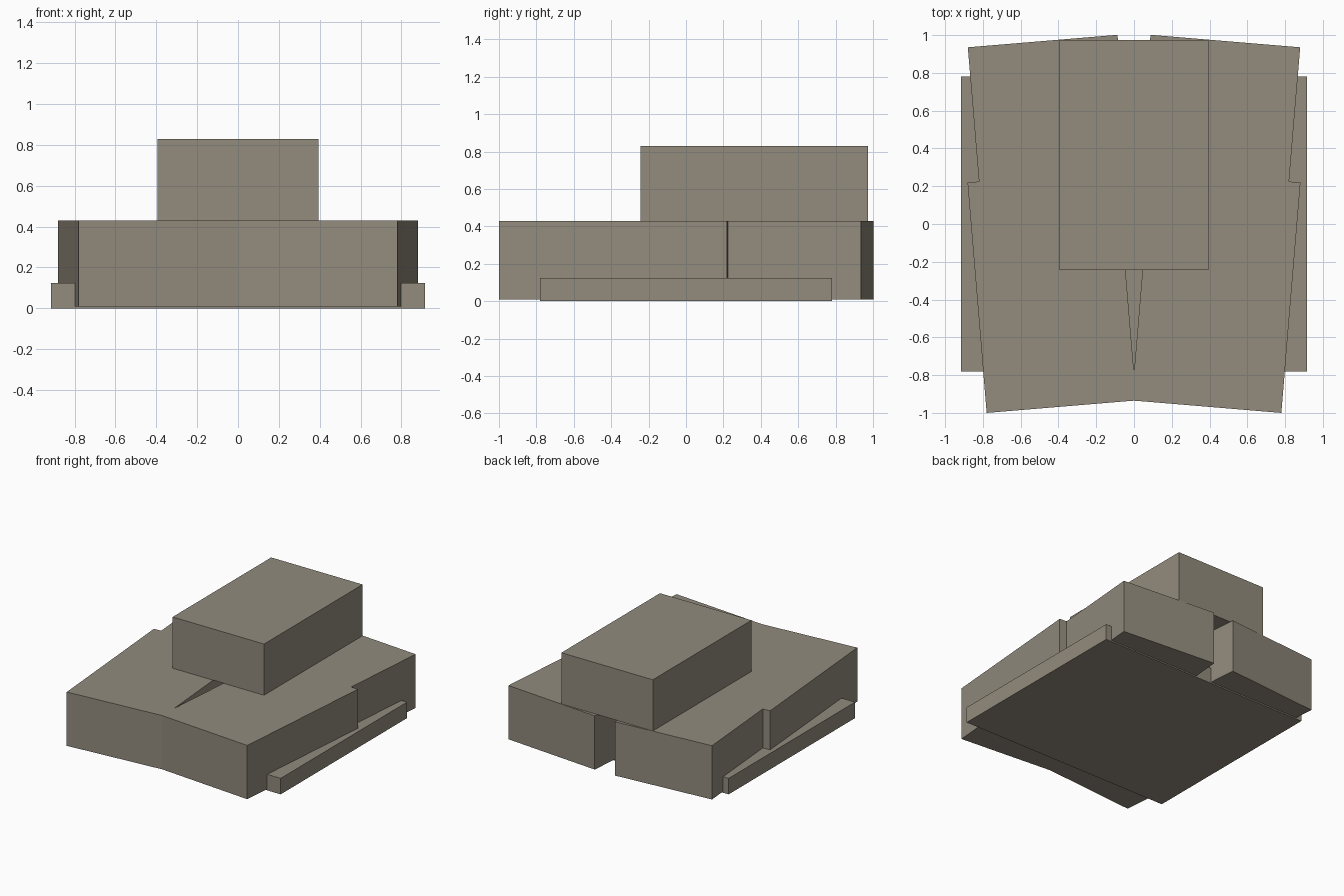
import bpy, bmesh, math
from mathutils import Matrix, Vector

if "Cube" in bpy.data.objects:
    bpy.data.objects.remove(bpy.data.objects["Cube"])

stone = bpy.data.materials.new("warm_grey")
stone.diffuse_color = (0.287, 0.258, 0.205, 1)
stone.use_nodes = True
stone.node_tree.nodes["Principled BSDF"].inputs["Base Color"].default_value = stone.diffuse_color


def box(name, corner, size, angle=0.0):
    """Box grown from its low corner, turned about that corner; |angle| tilts the block."""
    bm = bmesh.new()
    bmesh.ops.create_cube(bm, size=1)
    bm.transform(Matrix.Translation(Vector(corner))
                 @ Matrix.Rotation(angle, 4, 'Z')
                 @ Matrix.Diagonal((*size, 1))
                 @ Matrix.Translation((0.5, 0.5, 0.5)))
    mesh = bpy.data.meshes.new(name)
    bm.to_mesh(mesh)
    bm.free()
    mesh.materials.append(stone)
    obj = bpy.data.objects.new(name, mesh)
    bpy.context.collection.objects.link(obj)
    return obj


def mirrored(obj):
    obj.modifiers.new("mirror", 'MIRROR').use_axis[0] = True


TILT = math.radians(4.75)
WIDTH, BOTTOM, TOP = 0.795, 0.01, 0.43

# Wide plate underneath
box("base_plate", (-0.915, -0.78, 0), (1.83, 1.56, 0.125))

# Angled hull blocks, left one mirrored to the right
mirrored(box("front_hull_blocks", (-0.78, -1.0, BOTTOM), (WIDTH, 1.224, TOP - BOTTOM), TILT))
mirrored(box("rear_hull_blocks", (-0.82, 0.216, BOTTOM), (WIDTH, 0.722, TOP - BOTTOM), TILT))

# Raised block on top
box("upper_block", (-0.395, -0.243, TOP), (0.79, 1.217, 0.4))
